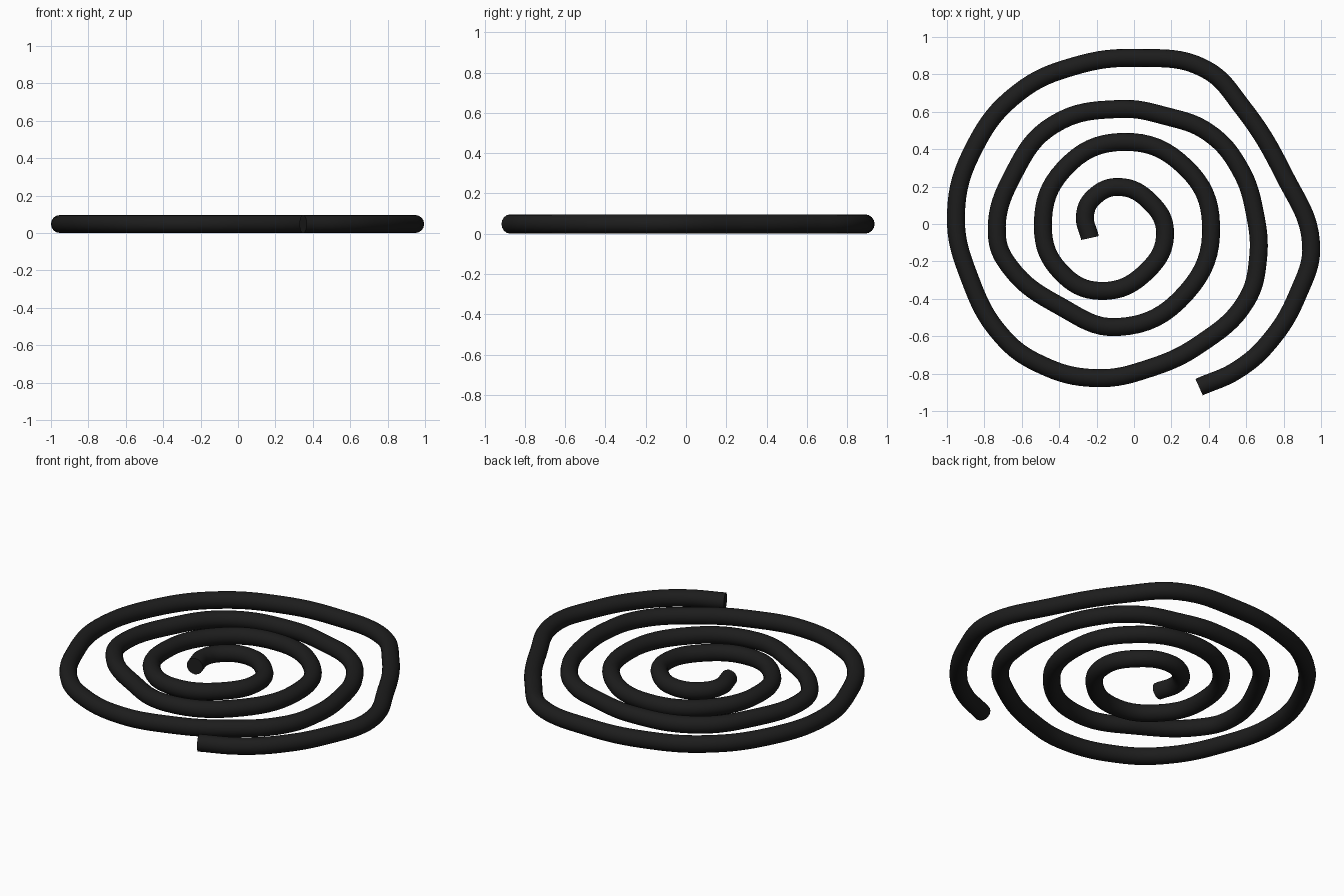
import bpy

if "Cube" in bpy.data.objects:
    bpy.data.objects.remove(bpy.data.objects["Cube"])

R = 0.048  # tube radius

# Centre line of the hand-wound spiral, from inner end to outer end
path = [
    (-.235, -.075), (-.262, .048), (-.214, .144), (-.08, .198), (.086, .118),
    (.166, -.043), (.075, -.246), (-.176, -.358), (-.396, -.251), (-.487, -.016),
    (-.374, .294), (-.059, .439), (.278, .3), (.412, -.005), (.278, -.369),
    (-.086, -.551), (-.396, -.439), (-.663, -.23), (-.733, -.059), (-.636, .283),
    (-.433, .529), (-.075, .615), (.166, .578), (.401, .487), (.567, .294),
    (.647, .053), (.663, -.187), (.599, -.412), (.353, -.642), (.086, -.77),
    (-.203, -.824), (-.503, -.749), (-.706, -.599), (-.877, -.294), (-.952, .053),
    (-.85, .417), (-.62, .701), (-.316, .845), (.021, .888), (.38, .829),
    (.578, .626), (.802, .262), (.947, -.107), (.877, -.374), (.722, -.631),
    (.551, -.781), (.348, -.872),
]

# Round tube swept along the path, with flat capped ends
curve = bpy.data.curves.new("spiral_coil", 'CURVE')
curve.dimensions = '3D'
curve.bevel_depth = R
curve.bevel_resolution = 6
curve.resolution_u = 8
curve.use_fill_caps = True
spline = curve.splines.new('BEZIER')
spline.bezier_points.add(len(path) - 1)
for point, (x, y) in zip(spline.bezier_points, path):
    point.co = (x, y, R)
    point.handle_left_type = point.handle_right_type = 'AUTO'

coil = bpy.data.objects.new("spiral_coil", curve)
bpy.context.collection.objects.link(coil)
bpy.context.view_layer.objects.active = coil
coil.select_set(True)
bpy.ops.object.convert(target='MESH')
coil = bpy.context.object
coil.name = "spiral_coil"
bpy.ops.object.shade_smooth_by_angle()

# Black finish
black = bpy.data.materials.new("black")
black.diffuse_color = (0.012, 0.012, 0.012, 1)
black.use_nodes = True
black.node_tree.nodes["Principled BSDF"].inputs["Base Color"].default_value = black.diffuse_color
coil.data.materials.clear()
coil.data.materials.append(black)
